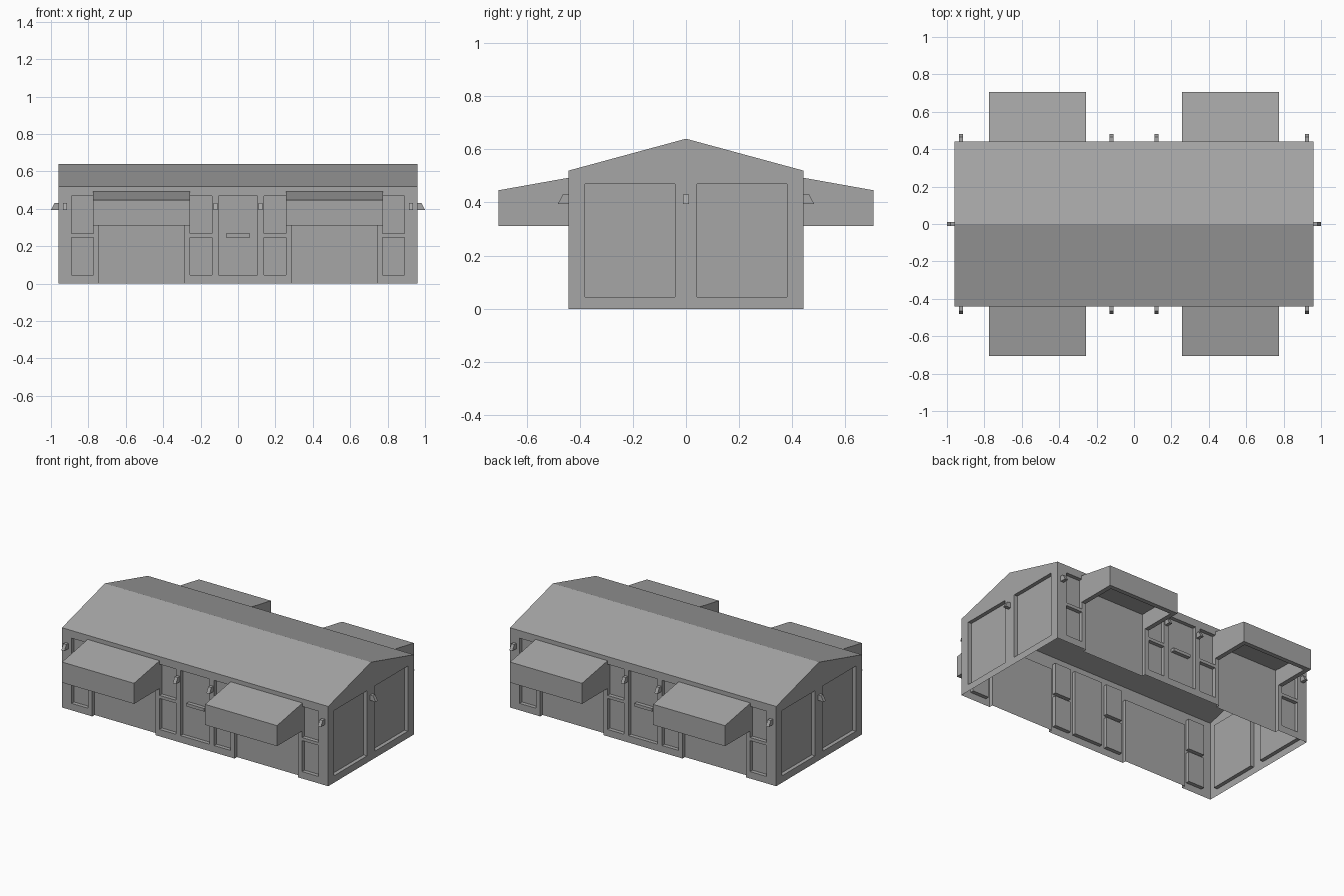
import bpy
import bmesh
from mathutils import Matrix, Vector
from math import pi

old = bpy.data.objects.get("Cube")
if old:
    bpy.data.objects.remove(old, do_unlink=True)

grey = bpy.data.materials.new("plain grey")
grey.use_nodes = True
COLOUR = (0.38, 0.38, 0.38, 1)
grey.diffuse_color = COLOUR
grey.node_tree.nodes["Principled BSDF"].inputs["Base Color"].default_value = COLOUR

HALF_X, HALF_Y = 0.96, 0.442   # wall planes
EAVE, RIDGE = 0.52, 0.64
DEPTH = 0.025                  # depth of recessed panels


def make_object(name, bm):
    bmesh.ops.recalc_face_normals(bm, faces=bm.faces)
    mesh = bpy.data.meshes.new(name)
    bm.to_mesh(mesh)
    bm.free()
    mesh.materials.append(grey)
    obj = bpy.data.objects.new(name, mesh)
    bpy.context.collection.objects.link(obj)
    return obj


def add_box(bm, x, y, z):
    """Box from three (low, high) ranges."""
    size = [b - a for a, b in (x, y, z)]
    centre = Vector([(a + b) / 2 for a, b in (x, y, z)])
    bmesh.ops.create_cube(bm, size=1, matrix=Matrix.Translation(centre) @ Matrix.Diagonal((*size, 1)))


def prism(profile, x0, x1):
    """Extrude a (y, z) profile along x."""
    bm = bmesh.new()
    face = bm.faces.new([bm.verts.new((x0, y, z)) for y, z in profile])
    ext = bmesh.ops.extrude_face_region(bm, geom=[face])
    moved = [v for v in ext["geom"] if isinstance(v, bmesh.types.BMVert)]
    bmesh.ops.translate(bm, verts=moved, vec=(x1 - x0, 0, 0))
    return bm


def span(sign, a, b):
    return tuple(sorted((sign * a, sign * b)))


def cut(obj, cutter):
    mod = obj.modifiers.new("cut", "BOOLEAN")
    mod.operation = "DIFFERENCE"
    mod.solver = "EXACT"
    mod.object = cutter
    graph = bpy.context.evaluated_depsgraph_get()
    mesh = bpy.data.meshes.new_from_object(obj.evaluated_get(graph))
    obj.modifiers.clear()
    obj.data = mesh
    bpy.data.objects.remove(cutter, do_unlink=True)


# Main building
body = make_object("building_shell", prism(
    [(-HALF_Y, 0), (HALF_Y, 0), (HALF_Y, EAVE), (0, RIDGE), (-HALF_Y, EAVE)], -HALF_X, HALF_X))

# Recessed panels, windows and doorways
recess = bmesh.new()
PANEL_Z = (0.045, 0.47)
for sy in (-1, 1):
    wall = span(sy, HALF_Y - DEPTH, HALF_Y + 0.1)
    add_box(recess, (-0.105, 0.105), wall, PANEL_Z)
    for sx in (-1, 1):
        add_box(recess, span(sx, 0.285, 0.742), wall, (-0.1, 0.42))
        for inner, outer in ((0.138, 0.256), (0.772, 0.89)):
            add_box(recess, span(sx, inner, outer), wall, (0.045, 0.247))
            add_box(recess, span(sx, inner, outer), wall, (0.267, 0.47))
        add_box(recess, span(sx, HALF_X - DEPTH, HALF_X + 0.1), span(sy, 0.042, 0.38), PANEL_Z)
cut(body, make_object("recess_cutter", recess))

# The shell is open underneath
bm = bmesh.new()
bm.from_mesh(body.data)
floor = [f for f in bm.faces if all(abs(v.co.z) < 0.001 for v in f.verts)]
bmesh.ops.delete(bm, geom=floor, context="FACES")
bm.to_mesh(body.data)
bm.free()

# Hollow awnings over the doorways, and bars on the centre panels
for sy, side in ((-1, "front"), (1, "back")):
    for sx, end in ((-1, "right"), (1, "left")):
        x0, x1 = span(sx, 0.256, 0.775)
        awning = make_object(f"{side}_{end}_awning", prism(
            [(sy * y, z) for y, z in ((HALF_Y, 0.312), (0.705, 0.312), (0.705, 0.446), (HALF_Y, 0.493))],
            x0, x1))
        hollow = bmesh.new()
        add_box(hollow, (x0 + 0.03, x1 - 0.03), span(sy, 0.4, 0.675), (0.2, 0.42))
        cut(awning, make_object("awning_cutter", hollow))
    bar = bmesh.new()
    add_box(bar, (-0.063, 0.063), span(sy, HALF_Y - DEPTH, HALF_Y), (0.247, 0.267))
    make_object(f"{side}_panel_bar", bar)


# Wedge wall lamps
def lamp(name, location, angle):
    bm = prism([(0, 0.43), (0.022, 0.43), (0.04, 0.395), (0, 0.395)], -0.011, 0.011)
    bm.transform(Matrix.Translation(location) @ Matrix.Rotation(angle, 4, "Z"))
    make_object(name, bm)


for x in (-0.925, -0.121, 0.121, 0.925):
    lamp("front_lamp", (x, -HALF_Y, 0), pi)
    lamp("back_lamp", (x, HALF_Y, 0), 0)
lamp("right_lamp", (-HALF_X, 0, 0), pi / 2)
lamp("left_lamp", (HALF_X, 0, 0), -pi / 2)
